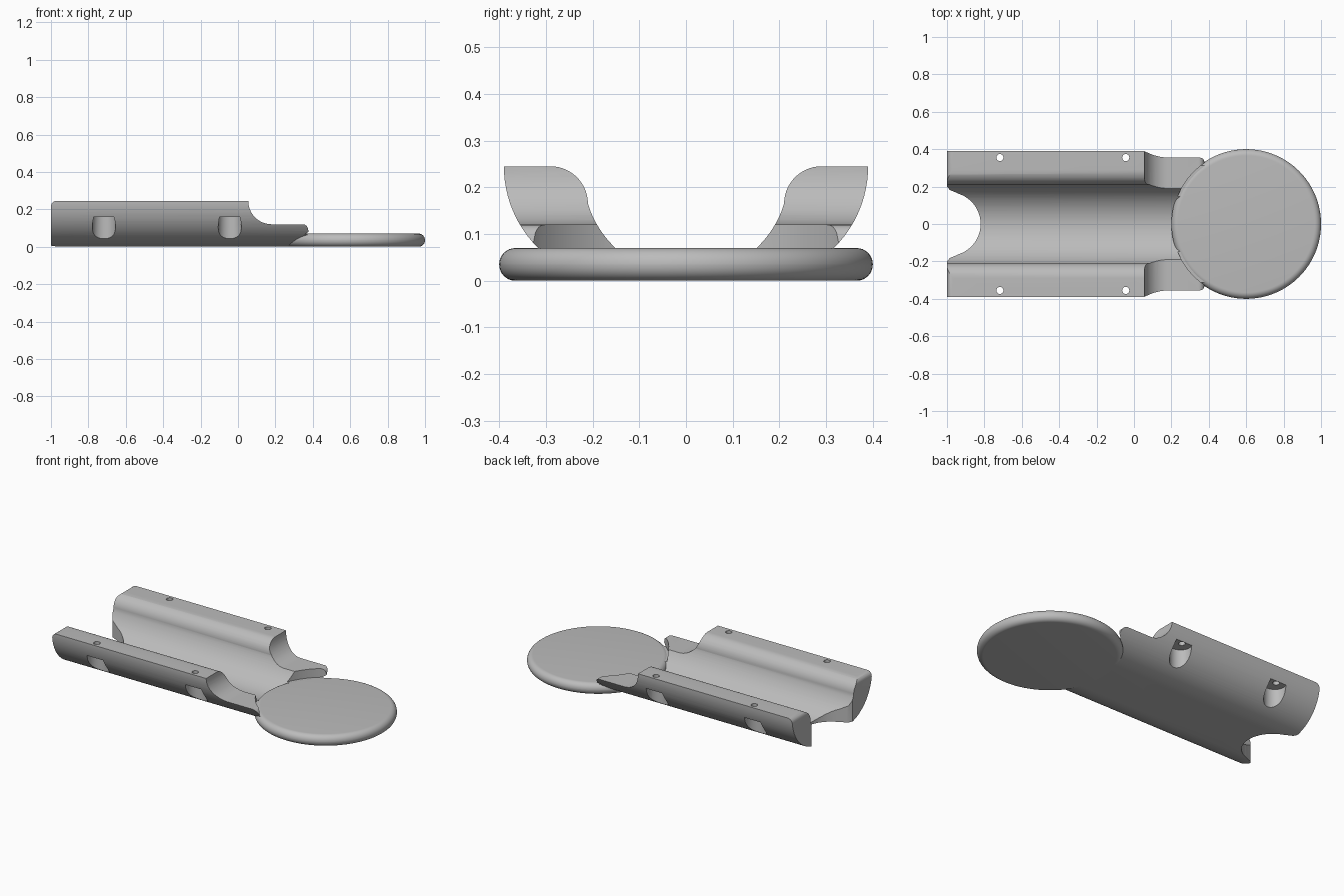
import bpy, bmesh, math
from mathutils import Vector

if "Cube" in bpy.data.objects:
    bpy.data.objects.remove(bpy.data.objects["Cube"], do_unlink=True)

grey = bpy.data.materials.new("plain grey")
grey.use_nodes = True
COLOUR = (0.5, 0.5, 0.5, 1)
grey.diffuse_color = COLOUR
grey.node_tree.nodes["Principled BSDF"].inputs["Base Color"].default_value = COLOUR


def arc(cx, cy, r, start, end, steps=16):
    angles = [math.radians(start + (end - start) * i / steps) for i in range(steps + 1)]
    return [(cx + r * math.cos(a), cy + r * math.sin(a)) for a in angles]


def prism(name, outline, place, sweep):
    """Sweep a closed 2D outline, placed in space by a function, along a vector."""
    bm = bmesh.new()
    face = bm.faces.new([bm.verts.new(place(u, v)) for u, v in outline])
    moved = bmesh.ops.extrude_face_region(bm, geom=[face])["geom"]
    bmesh.ops.translate(bm, vec=Vector(sweep),
                        verts=[g for g in moved if isinstance(g, bmesh.types.BMVert)])
    bmesh.ops.recalc_face_normals(bm, faces=bm.faces)
    mesh = bpy.data.meshes.new(name)
    bm.to_mesh(mesh)
    bm.free()
    mesh.materials.append(grey)
    ob = bpy.data.objects.new(name, mesh)
    bpy.context.collection.objects.link(ob)
    return ob


def activate(ob):
    bpy.ops.object.select_all(action="DESELECT")
    ob.select_set(True)
    bpy.context.view_layer.objects.active = ob


def combine(ob, tool, operation="DIFFERENCE"):
    """Apply a boolean and discard the tool."""
    mod = ob.modifiers.new("cut", "BOOLEAN")
    mod.operation, mod.solver, mod.object = operation, "EXACT", tool
    activate(ob)
    bpy.ops.object.modifier_apply(modifier=mod.name)
    bpy.data.objects.remove(tool, do_unlink=True)


def upright(name, outline, low, high):
    return prism(name, outline, lambda x, y: (x, y, low), (0, 0, high - low))


def post(name, x, y, r, low, high, steps=32):
    return upright(name, arc(x, y, r, 0, 360, steps)[:-1], low, high)


# Cradle cross-section: rounded outside, flat rim, round channel inside
HEIGHT, HALF = 0.245, 0.39
half = arc(HALF - HEIGHT, HEIGHT, HEIGHT, 270, 360, 24)
half += arc(0.29, 0.165, 0.08, 90, 180, 14)
half += arc(0, 0.23, 0.22, -18, -90, 24)[1:]
section = half + [(-y, z) for y, z in reversed(half[:-1])]
cradle = prism("cradle", section, lambda y, z: (-1, y, z), (1.45, 0, 0))

# Side outline: rounded tail, scooped step and low tongue under the plate
side = [(-1.01, -0.05), (-1.01, 0.21)]
side += arc(-0.97, 0.215, 0.03, 180, 90, 6) + [(-0.97, 0.27), (0.055, 0.27)]
side += arc(0.18, HEIGHT, 0.125, 180, 270)
side += arc(0.345, 0.09, 0.03, 90, 20, 6) + arc(0.405, 0.096, 0.03, 190, 270, 6)
side += [(0.46, 0.066), (0.46, -0.05)]
combine(cradle, prism("side_outline", side, lambda x, z: (x, -0.6, z), (0, 1.2, 0)), "INTERSECT")

# Clearance above the plate and flared notch in the tail
combine(cradle, post("plate_clearance", 0.6, 0, 0.395, 0.066, 0.4, 96))
flare = [(-1.1, -0.2), (-1, -0.2), (-0.985, -0.182), (-0.955, -0.17)]
notch = flare + arc(-0.99, 0, 0.17, -72, 72, 24) + [(x, -y) for x, y in reversed(flare)]
combine(cradle, upright("tail_notch", notch, -0.1, 0.4))

# Screw holes in the rims and the pockets below them
for x in (-0.717, -0.044):
    for s in (-1, 1):
        combine(cradle, post("pocket", x, s * 0.345, 0.062, -0.1, 0.16, 40))
        combine(cradle, post("screw_hole", x, s * 0.355, 0.019, 0.1, 0.4, 20))

# Round plate with a fully rounded edge
plate = post("round_plate", 0.6, 0, 0.4, 0, 0.07, 128)
bevel = plate.modifiers.new("rounded_edge", "BEVEL")
bevel.width, bevel.segments = 0.0345, 8
activate(plate)
bpy.ops.object.modifier_apply(modifier=bevel.name)

for ob in (cradle, plate):
    activate(ob)
    bpy.ops.object.shade_smooth_by_angle(angle=math.radians(32))
